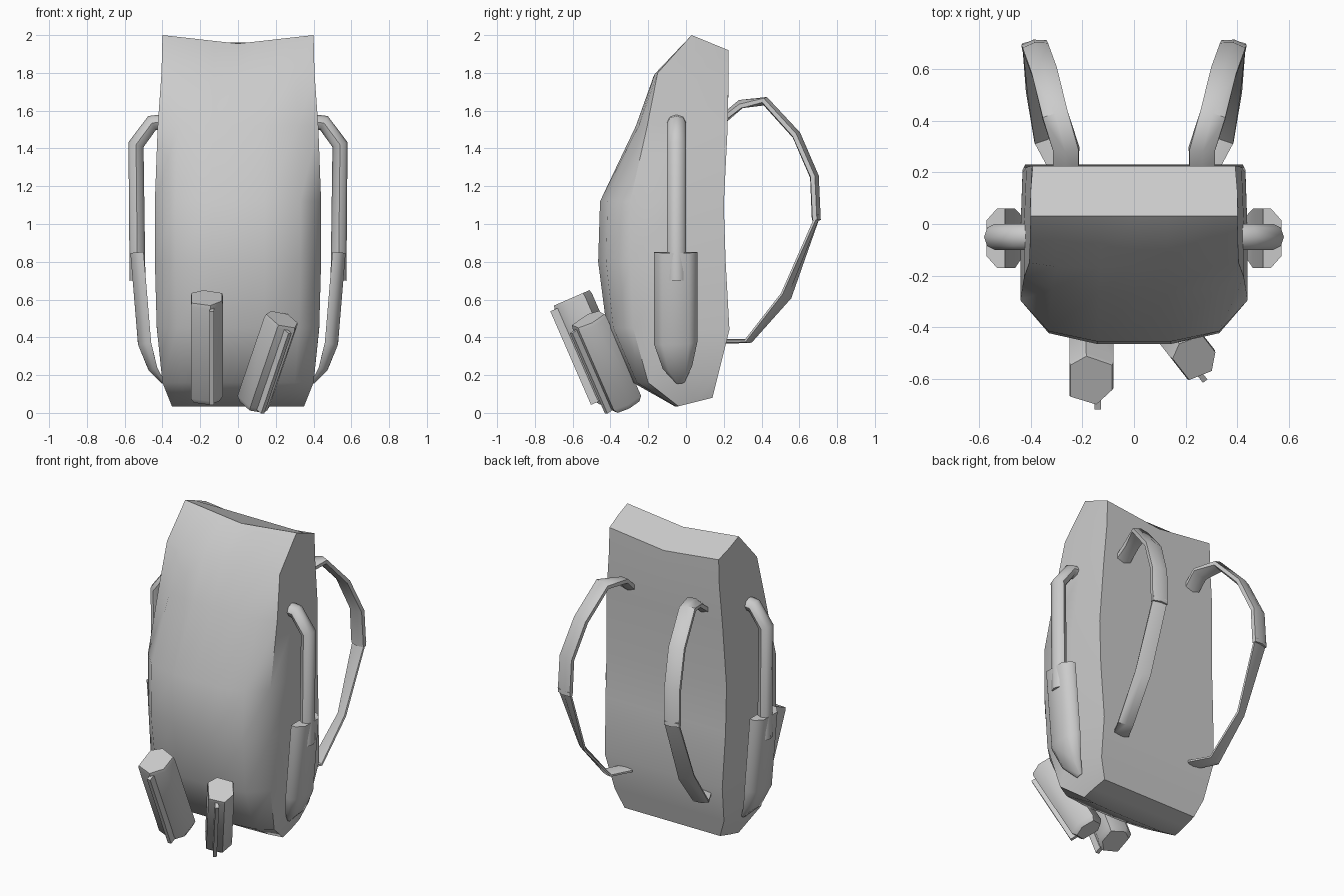
import bpy, bmesh, math
from mathutils import Vector

if "Cube" in bpy.data.objects:
    bpy.data.objects.remove(bpy.data.objects["Cube"], do_unlink=True)

grey = bpy.data.materials.new("plain grey")
grey.use_nodes = True
grey.diffuse_color = (0.6, 0.6, 0.6, 1)
grey.node_tree.nodes["Principled BSDF"].inputs["Base Color"].default_value = (0.6, 0.6, 0.6, 1)


def loft(name, rings, angle=50):
    """Skin a list of equal-length rings, cap both ends, shade smooth."""
    bm = bmesh.new()
    rows = [[bm.verts.new(p) for p in ring] for ring in rings]
    n = len(rows[0])
    for a, b in zip(rows, rows[1:]):
        for i in range(n):
            j = (i + 1) % n
            bm.faces.new((a[i], a[j], b[j], b[i]))
    bm.faces.new(rows[0])
    bm.faces.new(rows[-1])
    bmesh.ops.recalc_face_normals(bm, faces=bm.faces)
    mesh = bpy.data.meshes.new(name)
    bm.to_mesh(mesh)
    bm.free()
    mesh.materials.append(grey)
    obj = bpy.data.objects.new(name, mesh)
    bpy.context.collection.objects.link(obj)
    bpy.ops.object.select_all(action="DESELECT")
    obj.select_set(True)
    bpy.context.view_layer.objects.active = obj
    bpy.ops.object.shade_smooth_by_angle(angle=math.radians(angle))
    return obj


def sweep(name, path, side, profile, scales=None, rolls=None, flip=1):
    """Carry a profile (along side, along normal) down a path; flip=-1 mirrors x."""
    pts = [Vector(p) for p in path]
    rings = []
    for i, p in enumerate(pts):
        before = (p - pts[i - 1]).normalized() if i else Vector()
        after = (pts[i + 1] - p).normalized() if i < len(pts) - 1 else Vector()
        t = (before + after).normalized()
        s = Vector(side)
        s = (s - t * s.dot(t)).normalized()
        n = t.cross(s)
        r = math.radians(rolls[i]) if rolls else 0
        s, n = s * math.cos(r) + n * math.sin(r), n * math.cos(r) - s * math.sin(r)
        k = scales[i] if scales else 1
        ring = [p + s * u * k + n * v * k for u, v in profile]
        rings.append([(q.x * flip, q.y, q.z) for q in ring])
    return loft(name, rings)


def oval(a, b, n):
    return [(a * math.cos(math.tau * i / n), b * math.sin(math.tau * i / n)) for i in range(n)]


# Pack body: front y, front z, back y, back z, half width, corner depth, centre sag
levels = [
    (-0.06, 0.035, 0.14, 0.08, 0.35, 0.02, 0),
    (-0.28, 0.16, 0.17, 0.20, 0.40, 0.08, 0),
    (-0.42, 0.45, 0.23, 0.44, 0.43, 0.14, 0),
    (-0.465, 0.80, 0.21, 0.80, 0.44, 0.17, 0),
    (-0.455, 1.12, 0.20, 1.10, 0.44, 0.16, 0),
    (-0.265, 1.52, 0.22, 1.50, 0.425, 0.06, 0),
    (-0.17, 1.80, 0.225, 1.75, 0.405, 0.02, 0.02),
    (0.03, 2.00, 0.225, 1.92, 0.40, 0, 0.045),
]
rings = []
for yf, zf, yb, zb, w, d, sag in levels:
    half = [(0.32, 0), (0.75, 0.25), (1, 1)]
    pts = [(w * k, yf + d * f, zf - sag * (1 - k)) for k, f in half]
    pts += [(w, (yf + d + yb) / 2, (zf + zb) / 2), (w * 0.98, yb, zb)]
    left = [(-x, y, z) for x, y, z in reversed(pts)]
    rings.append([(0, yf, zf - sag)] + pts + [(0, yb, zb - sag)] + left)
loft("pack_body", rings)

strap_shape = [(-0.05, -0.012), (0, -0.024), (0.05, -0.012),
               (0.05, 0.012), (0, 0.024), (-0.05, 0.012)]
pocket_shape = [(-0.115, -0.03), (-0.115, 0.0), (-0.07, 0.04),
                (0.07, 0.04), (0.115, 0.0), (0.115, -0.03)]
for flip, label in ((1, "left"), (-1, "right")):
    # Side pole hooked into the pack
    sweep(label + "_side_pole",
          [(0.39, -0.05, 1.54), (0.455, -0.05, 1.535), (0.54, -0.05, 1.42), (0.532, -0.05, 0.7)],
          (0, 1, 0), oval(0.05, 0.042, 8), flip=flip)
    # Tapered side pocket holding the pole
    sweep(label + "_side_pocket",
          [(0.53, -0.055, 0.85), (0.49, -0.055, 0.37), (0.45, -0.045, 0.24), (0.395, -0.03, 0.16)],
          (0, 1, 0), pocket_shape, scales=[1, 1, 0.68, 0.2], flip=flip)
    # Padded shoulder strap
    sweep(label + "_shoulder_strap",
          [(0.265, 0.19, 1.55), (0.262, 0.29, 1.635), (0.305, 0.42, 1.65),
           (0.345, 0.585, 1.47), (0.38, 0.68, 1.25), (0.385, 0.69, 1.02)],
          (1, 0, 0), strap_shape, rolls=[0, 10, 0, 10, 10, 10], flip=flip)
    # Thin twisted lower strap
    sweep(label + "_lower_strap",
          [(0.385, 0.70, 1.05), (0.375, 0.53, 0.62), (0.34, 0.33, 0.38), (0.27, 0.20, 0.38)],
          (1, 0, 0), [(u * 0.95, v * 0.5) for u, v in strap_shape], rolls=[8, 32, 10, 0], flip=flip)


def front_pouch(name, foot, turn, lean, size, fin_u):
    """Leaning faceted case with a thin fin down its outer face."""
    flat = Vector((math.sin(turn), -math.cos(turn), 0))
    up = Vector((0, 0, math.cos(lean))) + flat * math.sin(lean)
    out = flat * math.cos(lean) - Vector((0, 0, math.sin(lean)))
    across = up.cross(out) * -1
    foot = Vector(foot)

    def ring(shape, h, k=1):
        return [foot + (across * u * k + out * (0.11 + (v - 0.11) * k) + up * h) * size
                for u, v in shape]

    case = [(-0.085, 0.04), (-0.085, 0.15), (-0.02, 0.215), (0.085, 0.18), (0.085, 0.04), (0.02, 0)]
    loft(name, [ring(case, 0, 0.8), ring(case, 0.03), ring(case, 0.56), ring(case, 0.58, 0.95)])
    f = fin_u
    fin = [(f - 0.012, 0.17), (f - 0.012, 0.24), (f + 0.012, 0.24), (f + 0.012, 0.17)]
    loft(name + "_fin", [ring(fin, 0.02), ring(fin, 0.56)], 30)


front_pouch("right_front_pouch", (-0.165, -0.275, 0.12), 0, math.radians(23.5), 1, -0.025)
front_pouch("left_front_pouch", (0.03, -0.25, 0.085), math.radians(38), math.radians(29), 0.9, 0.03)
